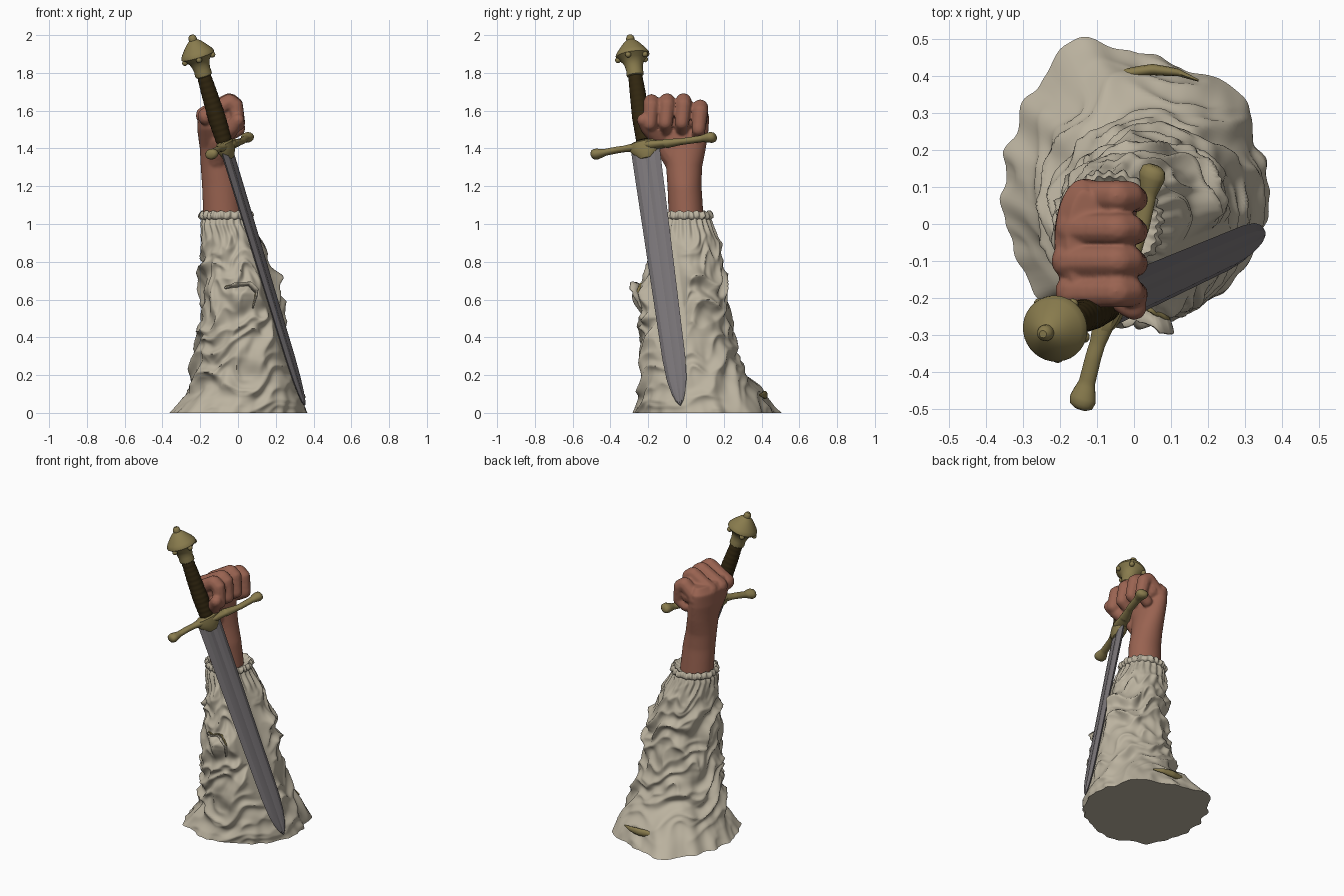
import bpy, bmesh, random
from math import sin, cos, pi, exp, radians
from mathutils import Vector, noise

if "Cube" in bpy.data.objects:
    bpy.data.objects.remove(bpy.data.objects["Cube"])

random.seed(4)


def material(name, rgb):
    m = bpy.data.materials.new(name)
    m.diffuse_color = (*rgb, 1)
    m.use_nodes = True
    m.node_tree.nodes["Principled BSDF"].inputs["Base Color"].default_value = m.diffuse_color
    return m


CLOTH = material("linen", (.50, .45, .35))
SKIN = material("skin", (.32, .125, .082))
BRASS = material("brass", (.25, .20, .075))
LEATHER = material("dark leather", (.03, .019, .005))
STEEL = material("steel", (.19, .175, .185))


def interp(table, x):
    """Linear lookup in rows of (key, values...)."""
    if x <= table[0][0]:
        return table[0][1:]
    for a, b in zip(table, table[1:]):
        if x <= b[0]:
            f = (x - a[0]) / (b[0] - a[0])
            return [p + (q - p) * f for p, q in zip(a[1:], b[1:])]
    return table[-1][1:]


def finish(name, bm, mat, angle=50):
    bmesh.ops.recalc_face_normals(bm, faces=bm.faces[:])
    me = bpy.data.meshes.new(name)
    bm.to_mesh(me)
    bm.free()
    me.materials.append(mat)
    ob = bpy.data.objects.new(name, me)
    bpy.context.collection.objects.link(ob)
    bpy.ops.object.select_all(action='DESELECT')
    ob.select_set(True)
    bpy.context.view_layer.objects.active = ob
    bpy.ops.object.shade_smooth_by_angle(angle=radians(angle))
    return ob


def add_rings(bm, rows, closed=True):
    """Skin a list of loops; closed loops get end caps."""
    vs = [[bm.verts.new(p) for p in row] for row in rows]
    n = len(vs[0])
    for a, b in zip(vs, vs[1:]):
        for i in range(n if closed else n - 1):
            j = (i + 1) % n
            bm.faces.new((a[i], a[j], b[j], b[i]))
    if closed:
        bm.faces.new(vs[0])
        bm.faces.new(vs[-1])


def loft(name, rows, mat, angle=50, closed=True):
    bm = bmesh.new()
    add_rings(bm, rows, closed)
    return finish(name, bm, mat, angle)


def add_ball(bm, p, r):
    new = bmesh.ops.create_icosphere(bm, subdivisions=2, radius=r)["verts"]
    bmesh.ops.translate(bm, verts=new, vec=p)


def circle(n):
    return [2 * pi * i / n for i in range(n)]


# sword frame: along the blade, along the guard, across the flat
TOP, TIP = Vector((-.24, -.295, 1.98)), Vector((.353, -.03, .04))
AX = (TIP - TOP).normalized()
U = Vector((.2, .635, .095))
U = (U - AX * U.dot(AX)).normalized()
V = AX.cross(U)
# ---------- sleeve ----------
# z, left, right, front, back
PROFILE = [(0, -.27, .35, -.25, .36), (.2, -.24, .31, -.24, .30), (.4, -.21, .27, -.24, .25),
           (.6, -.19, .25, -.235, .215), (.7, -.195, .22, -.215, .205), (.8, -.195, .175, -.195, .195),
           (.9, -.19, .13, -.17, .178), (.95, -.19, .105, -.155, .16),
           (1.0, -.195, .075, -.14, .14), (1.04, -.185, .06, -.125, .125)]
# hem radius every 22.5 degrees
HEM = [.37, .36, .395, .365, .385, .45, .39, .363, .36, .355, .367, .355, .35, .345, .35, .365]


def sleeve(th, z, out=0):
    xl, xr, yf, yb = interp(PROFILE, z)
    c, s = cos(th), sin(th)
    p = Vector(((xl + xr) / 2 + (xr - xl) / 2 * c, (yf + yb) / 2 + (yb - yf) / 2 * s, z))
    k = th / (2 * pi) * 16
    f = k % 1
    f = f * f * (3 - 2 * f)
    r = HEM[int(k) % 16] * (1 - f) + HEM[(int(k) + 1) % 16] * f
    r += .028 * noise.noise(Vector((c * 5, s * 5, 3)))
    w = max(0, 1 - z / (.13 + .16 * max(0, s) + .05 * noise.noise(Vector((c * 2, s * 2, 9))))) ** 1.5
    p = p.lerp(Vector((r * c, .08 + r * s, z)), w)
    # two sets of spiralling folds, cuff gathers and the bulge under the tear
    q = Vector((c * 1.3, s * 1.3, z * 3.5))
    n1, n2 = noise.noise(q), noise.noise(q * 1.9 + Vector((5, 2, 1)))
    d = .045 * (.6 + .9 * n2) * (.64 - abs(sin(2 * th - 14 * z + 3.2 * n1)) )
    d += .022 * (.6 - .9 * n2) * (.64 - abs(sin(3 * th - 30 * z - 3 * n2 + 2 * n1)))
    d = d * min(1, max(0, (1.03 - z) / .25)) * (1 - .8 * w)
    d += .012 * noise.noise(Vector((c * 4, s * 4, z * 9))) * min(1, (1.06 - z) / .2)
    d += .006 * sin(22 * th + 2 * n1) * exp(-((z - .99) / .07) ** 2)
    if s < 0:
        dz = z - .63
        d += .045 * exp(-((p.x - .03) / .09) ** 2 - (dz / (.035 if dz > 0 else .09)) ** 2)
    p += Vector((c, s, 0)) * d
    # cloth is pressed flat behind the blade
    rel = p - TOP
    over = rel.dot(V) + .012
    if over > 0 and c > 0:
        p -= V * over * max(0, min(1, (.17 - abs(rel.dot(U))) / .08)) * min(1, z / .04)
    return Vector((p.x, p.y, max(0, p.z))) + Vector((c, s, 0)) * out


loft("sleeve", [[sleeve(a, 1.04 * j / 130) for a in circle(200)] for j in range(131)], CLOTH, 70)

# frilled cuff
frill = []
for r, z, wave in [(.118, 1.02, 0), (.136, 1.028, .003), (.143, 1.04, .006), (.138, 1.056, .006),
                   (.128, 1.068, .004), (.118, 1.055, .002), (.1, 1.045, 0)]:
    row = []
    for a in circle(180):
        g = wave * (sin(26 * a + 2 * sin(3 * a)) + .5 * sin(11 * a))
        row.append(Vector((-.065 + (r + g) * cos(a), (r + g) * sin(a), z + wave * sin(17 * a))))
    frill.append(row)
loft("cuff_frill", frill, CLOTH, 60)


# torn cloth lips and lining on the front
def ribbon(name, lift, reach, mat):
    path = [(0, 246, .66), (.5, 279, .675), (.65, 287, .63), (1, 283, .55)]
    inner, outer = [], []
    for i in range(29):
        a, z = interp(path, i / 28)
        size = reach * (.3 + .7 * sin(pi * i / 28)) * random.uniform(.75, 1.2)
        inner.append(sleeve(radians(a), z + lift, -.008))
        outer.append(sleeve(radians(a), z + lift, size) + Vector((0, 0, size * .6)))
    ob = loft(name, [inner, outer], mat, 60, False)
    ob.modifiers.new("thickness", 'SOLIDIFY').thickness = .007


ribbon("torn_flap", 0, .042, CLOTH)
ribbon("torn_lining", .010, .010, BRASS)

# brass coloured trim peeking out at the back of the hem
TRIM = [(0, -.1, .385), (.3, -.02, .408), (.55, .05, .418), (.8, .12, .41), (1, .175, .388)]
trim = []
for i in range(31):
    x, y = interp(TRIM, i / 30)
    r = .003 + .012 * sin(pi * i / 30)
    trim.append([Vector((x, y + r * cos(t), .095 + r * 1.5 * sin(t))) for t in circle(10)])
loft("hem_trim", trim, BRASS)

# ---------- hand ----------
bm = bmesh.new()
ARM = [(.95, -.078, 0, .105, .095), (1.05, -.08, 0, .104, .092), (1.2, -.09, -.008, .1, .09),
       (1.3, -.105, -.01, .092, .095), (1.4, -.118, -.01, .084, .115), (1.5, -.132, -.04, .084, .16),
       (1.58, -.14, -.05, .075, .172), (1.62, -.135, -.05, .045, .14)]
rows = []
for j in range(35):
    z = .95 + .67 * j / 34
    cx, cy, rx, ry = interp(ARM, z)
    rows.append([Vector((cx + rx * cos(a), cy + ry * sin(a), z)) for a in circle(40)])
add_rings(bm, rows)


def digit(path):
    """Row of balls along (t, x, y, z, radius)."""
    for i in range(37):
        x, y, z, r = interp(path, i / 36)
        add_ball(bm, Vector((x, y, z)), r)


# finger: base x, y, height offset
for x, y, dz in [(-.165, -.183, -.005), (-.175, -.1, 0), (-.165, -.013, 0), (-.13, .075, -.033)]:
    digit([(0, x, y, 1.575 + dz, .05), (.1, x + .015, y, 1.59 + dz, .044), (.4, -.045, y, 1.652 + dz, .044),
           (.5, -.015, y, 1.63 + dz, .043), (.8, .003, y - .008, 1.535 + dz, .037),
           (1, -.045, y - .01, 1.505 + dz, .035)])
# palm filling behind the curled fingers
digit([(0, -.075, -.15, 1.57, .055), (1, -.075, .06, 1.55, .055)])
# thumb and thumb root
digit([(0, -.11, -.05, 1.33, .065), (.35, -.1, -.13, 1.44, .055), (.7, -.03, -.2, 1.51, .042),
       (1, .0, -.225, 1.55, .036)])
hand = finish("hand", bm, SKIN)
rm = hand.modifiers.new("merge", 'REMESH')
rm.mode, rm.voxel_size, rm.use_smooth_shade = 'VOXEL', .007, True
sm = hand.modifiers.new("soften", 'SMOOTH')
sm.factor, sm.iterations = .5, 4
for m in ("merge", "soften"):
    bpy.ops.object.modifier_apply(modifier=m)


# ---------- sword ----------
def sword(s, a=0, b=0):
    return TOP + AX * s + U * a + V * b


def lathe(name, profile, mat, n=32, angle=40):
    loft(name, [[sword(s, ra * cos(t), rb * sin(t)) for t in circle(n)] for s, ra, rb in profile], mat, angle)


# pommel with beads
knob = [(-.022, .01), (-.014, .019), (-.002, .022), (.008, .022), (.02, .038), (.045, .06),
        (.07, .08), (.085, .089), (.095, .09), (.102, .082), (.115, .068), (.13, .055), (.15, .048),
        (.175, .044), (.195, .046), (.205, .044), (.21, .036)]
lathe("pommel", [(s, r, r) for s, r in knob], BRASS)
bm = bmesh.new()
for t in circle(5):
    add_ball(bm, sword(.108, .08 * cos(t + .3), .08 * sin(t + .3)), .016)
finish("pommel_beads", bm, BRASS)

# wrapped leather grip
GRIP = [(.19, .036), (.3, .042), (.45, .047), (.57, .042)]
lathe("grip", [(s, r, r) for s, r in
               [(.19 + .38 * j / 76, interp(GRIP, .19 + .38 * j / 76)[0] + .0007 * sin(j * pi / 3))
                for j in range(77)]], LEATHER, 24, 60)

# crossguard: tapered centre block and arms with flared ends
lathe("guard_block", [(.572, .07, .034), (.58, .084, .042), (.615, .084, .043),
                      (.655, .05, .032), (.668, .036, .026)], BRASS)
PATH = [(0, -.145, -.5, 1.365), (.22, -.11, -.36, 1.393), (.46, -.065, -.215, 1.412),
        (.75, .02, -.01, 1.438), (1, .055, .158, 1.462)]
ARMR = [(0, .016), (.012, .029), (.04, .034), (.075, .028), (.11, .021), (.28, .02), (.4, .03), (.5, .042)]
arms = []
for j in range(81):
    t = j / 80
    p, r = Vector(interp(PATH, t)), interp(ARMR, min(t, 1 - t))[0]
    flat = 1 if r < .03 or min(t, 1 - t) < .2 else .75
    arms.append([p + V * r * 1.1 * cos(a) - AX * r * .85 * flat * sin(a) for a in circle(16)])
loft("guard_arms", arms, BRASS)

# fullered blade
half = [(1, 0), (.65, .9), (.3, 1), (0, .75), (-.3, 1), (-.65, .9)]
section = half + [(-x, -y) for x, y in half]
length = (TIP - TOP).length
blade = [(.62, .08, .019), (1.2, .072, .017), (1.78, .064, .015), (1.9, .055, .013), (1.97, .04, .011),
         (2.02, .022, .008), (length, .004, .003)]
loft("blade", [[sword(s, w * x, t * y) for x, y in section] for s, w, t in blade], STEEL, 15)
